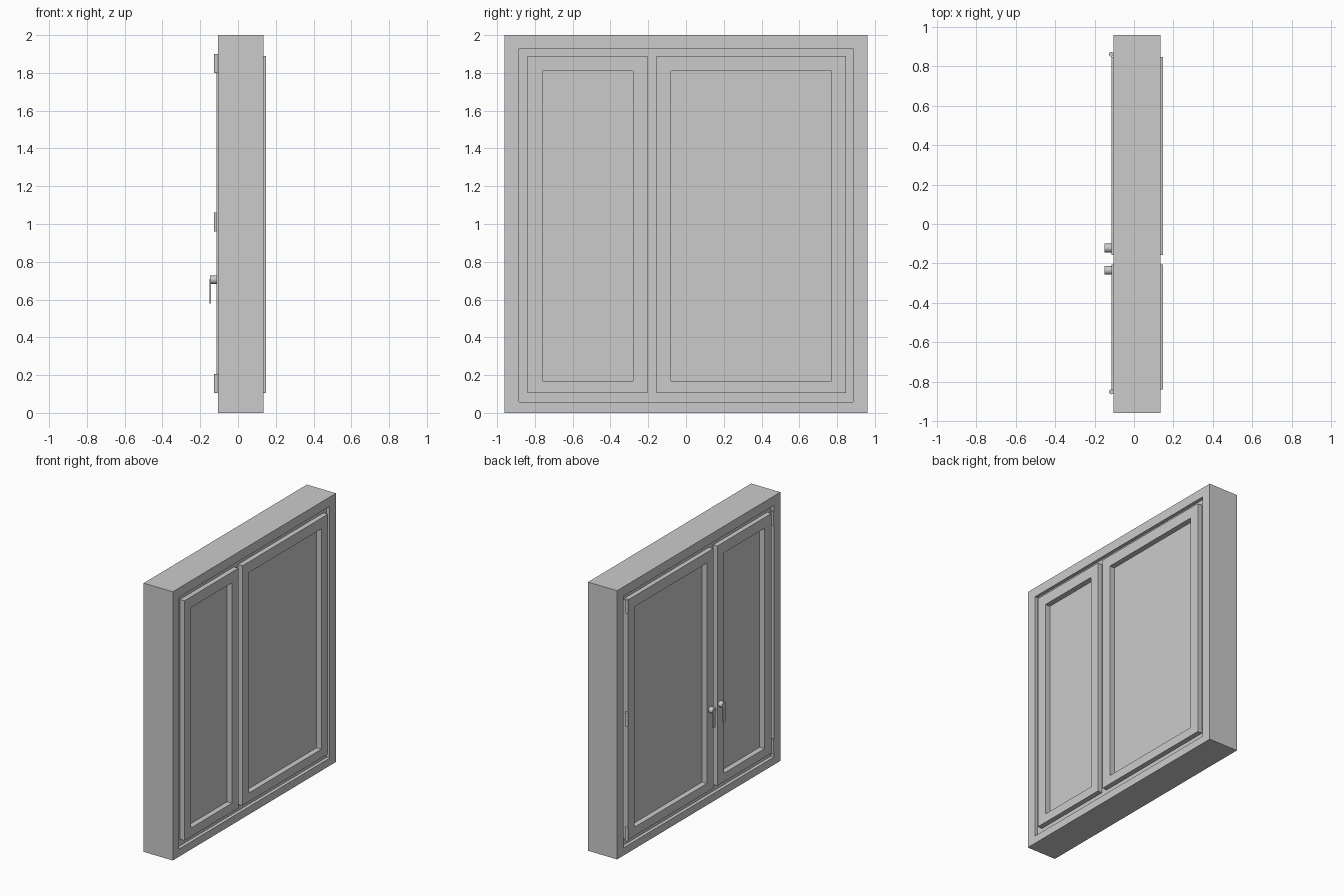
import bpy, bmesh
from math import pi

if "Cube" in bpy.data.objects:
    bpy.data.objects.remove(bpy.data.objects["Cube"])


def finish(bm, name, smooth=False):
    bmesh.ops.recalc_face_normals(bm, faces=bm.faces)
    mesh = bpy.data.meshes.new(name)
    bm.to_mesh(mesh)
    bm.free()
    ob = bpy.data.objects.new(name, mesh)
    bpy.context.collection.objects.link(ob)
    if smooth:
        bpy.context.view_layer.objects.active = ob
        ob.select_set(True)
        bpy.ops.object.shade_smooth_by_angle()
        ob.select_set(False)
    return ob


def ring(name, outer, inner, x0, x1):
    """Rectangular frame; outer and inner are (y0, y1, z0, z1)."""
    bm = bmesh.new()

    def loop(r, x):
        y0, y1, z0, z1 = r
        return [bm.verts.new((x, y, z)) for y, z in
                ((y0, z0), (y1, z0), (y1, z1), (y0, z1))]

    loops = [loop(outer, x0), loop(outer, x1), loop(inner, x1), loop(inner, x0)]
    for k in range(4):
        a, b = loops[k], loops[(k + 1) % 4]
        for i in range(4):
            j = (i + 1) % 4
            bm.faces.new((a[i], a[j], b[j], b[i]))
    return finish(bm, name)


def box(name, x0, x1, y0, y1, z0, z1):
    bm = bmesh.new()
    bmesh.ops.create_cube(bm, size=1)
    bmesh.ops.scale(bm, vec=(x1 - x0, y1 - y0, z1 - z0), verts=bm.verts)
    bmesh.ops.translate(bm, vec=((x0 + x1) / 2, (y0 + y1) / 2, (z0 + z1) / 2), verts=bm.verts)
    return finish(bm, name)


def cylinder(name, centre, radius, length, along_x=False):
    bm = bmesh.new()
    bmesh.ops.create_cone(bm, cap_ends=True, segments=24, radius1=radius,
                          radius2=radius, depth=length)
    ob = finish(bm, name, smooth=True)
    ob.location = centre
    if along_x:
        ob.rotation_euler = (0, pi / 2, 0)
    return ob


Z0, Z1 = 0.105, 1.89
SMALL, LARGE = (-0.84, -0.205), (-0.157, 0.848)
rebate = (-0.885, 0.885, 0.057, 1.93)

# fixed frame, recessed rebate and centre mullion
ring("outer_frame", (-0.96, 0.96, 0, 2), rebate, -0.105, 0.135)
ring("rebate_frame", rebate, (SMALL[0], LARGE[1], Z0, Z1), -0.08, 0.11)
box("mullion", -0.08, 0.11, SMALL[1], LARGE[0], Z0, Z1)

# two opening sashes, each with glazing, hinges and a handle
sashes = [("small", SMALL, (-0.76, -0.28), -0.852, -0.235, (0.155, 1.85)),
          ("large", LARGE, (-0.08, 0.77), 0.861, -0.122, (0.155, 1.01, 1.85))]
for label, (y0, y1), (g0, g1), hinge_y, handle_y, hinge_zs in sashes:
    ring(label + "_sash", (y0, y1, Z0, Z1), (g0, g1, 0.17, 1.81), -0.115, 0.147)
    box(label + "_glass", -0.075, 0.107, g0, g1, 0.17, 1.81)
    for i, z in enumerate(hinge_zs):
        cylinder(f"{label}_hinge_{i + 1}", (-0.115, hinge_y, z), 0.012, 0.1)
    cylinder(label + "_handle_boss", (-0.1315, handle_y, 0.705), 0.022, 0.035, True)
    box(label + "_handle_lever", -0.15, -0.142, handle_y - 0.013, handle_y + 0.013, 0.58, 0.71)
